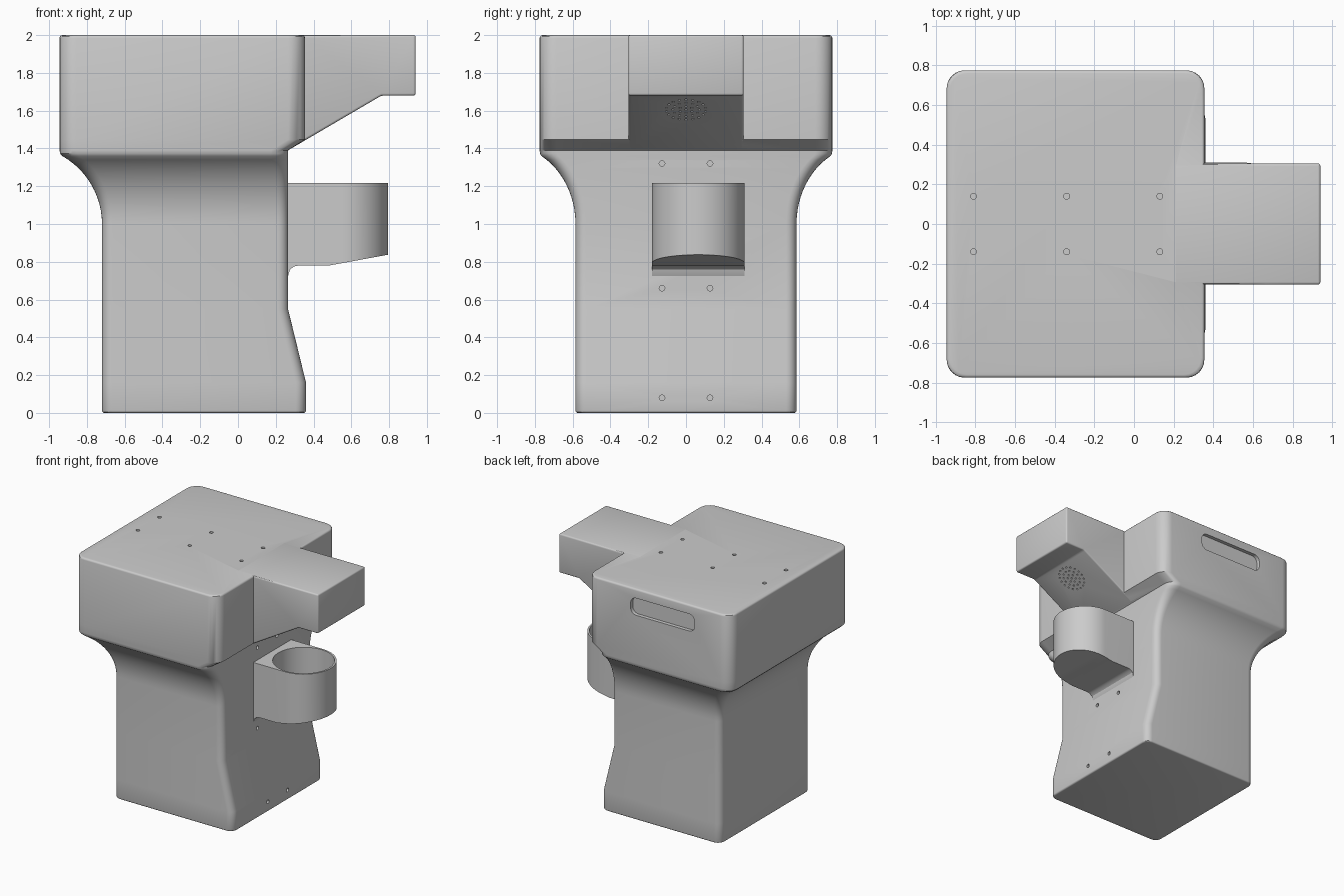
import bpy, bmesh, math
from mathutils import Matrix, Vector

if "Cube" in bpy.data.objects:
    bpy.data.objects.remove(bpy.data.objects["Cube"])


def make(name, bm):
    bmesh.ops.recalc_face_normals(bm, faces=bm.faces[:])
    me = bpy.data.meshes.new(name)
    bm.to_mesh(me)
    bm.free()
    ob = bpy.data.objects.new(name, me)
    bpy.context.collection.objects.link(ob)
    return ob


def rounded(x0, x1, y0, y1, r, n=6):
    pts = []
    for cx, cy, a in ((x1 - r, y1 - r, 0), (x0 + r, y1 - r, 90),
                      (x0 + r, y0 + r, 180), (x1 - r, y0 + r, 270)):
        for i in range(n + 1):
            t = math.radians(a + 90 * i / n)
            pts.append((cx + r * math.cos(t), cy + r * math.sin(t)))
    return pts


def prism(name, pts, axis, a, b, bevel=0):
    bm = bmesh.new()
    put = (lambda p, d: (p[0], d, p[1])) if axis == 'Y' else (lambda p, d: (p[0], p[1], d))
    f = bm.faces.new([bm.verts.new(put(p, a)) for p in pts])
    ext = bmesh.ops.extrude_face_region(bm, geom=[f])
    move = Vector(put((0, 0), b - a))
    bmesh.ops.translate(bm, vec=move, verts=[v for v in ext['geom'] if isinstance(v, bmesh.types.BMVert)])
    bmesh.ops.recalc_face_normals(bm, faces=bm.faces[:])
    if bevel:
        bmesh.ops.bevel(bm, geom=bm.edges[:], offset=bevel, segments=3, profile=0.5, affect='EDGES')
    return make(name, bm)


def combine(target, other, op):
    mod = target.modifiers.new(op, 'BOOLEAN')
    mod.operation, mod.solver, mod.object = op, 'EXACT', other
    bpy.context.view_layer.objects.active = target
    bpy.ops.object.modifier_apply(modifier=mod.name)
    bpy.data.objects.remove(other)


def smooth(ob):
    bpy.ops.object.select_all(action='DESELECT')
    ob.select_set(True)
    bpy.context.view_layer.objects.active = ob
    bpy.ops.object.shade_smooth_by_angle(angle=math.radians(32))


# Body: stacked rounded rectangles (z, x min, x max, half depth, corner radius)
sections = []
for i in range(4):
    t = math.pi / 2 * i / 3
    d = 0.012 * (1 - math.sin(t))
    sections.append((0.012 * (1 - math.cos(t)), -0.72 + d, 0.36 - d, 0.585 - d, 0.055))
sections += [(0.16, -0.72, 0.36, 0.585, 0.055), (0.55, -0.72, 0.265, 0.585, 0.055)]
for i in range(13):
    # concave flare below the head
    t = math.radians(60) * i / 12
    k = (1 - math.cos(t)) / 0.5
    z = 1.0 + 0.36 * math.sin(t) / math.sin(math.radians(60))
    sections.append((z, -0.72 - 0.21 * k, 0.265, 0.585 + 0.18 * k, 0.055 + 0.035 * k))
sections += [(1.373, -0.942, 0.265, 0.773, 0.09), (1.39, -0.945, 0.266, 0.775, 0.09),
             (1.447, -0.945, 0.355, 0.775, 0.09)]
for i in range(4):
    t = math.pi / 2 * i / 3
    d = 0.015 * (1 - math.cos(t))
    sections.append((1.985 + 0.015 * math.sin(t), -0.945 + d, 0.355 - d, 0.775 - d, 0.09))

bm = bmesh.new()
loops = [[bm.verts.new((x, y, z)) for x, y in rounded(x0, x1, -h, h, r)]
         for z, x0, x1, h, r in sections]
for lo, hi in zip(loops, loops[1:]):
    for i in range(len(lo)):
        j = (i + 1) % len(lo)
        bm.faces.new((lo[i], lo[j], hi[j], hi[i]))
bm.faces.new(loops[0][::-1])
bm.faces.new(loops[-1])
body = make("pedestal_body", bm)

# Overhanging arm with sloped underside
arm = prism("arm", [(0.2, 1.5), (0.27, 1.393), (0.76, 1.68), (0.94, 1.68),
                    (0.94, 2.0005), (0.2, 2.0005)], 'Y', -0.305, 0.305, 0.012)
combine(body, arm, 'UNION')

# Recessed handle on the back of the head
slot = prism("handle_cutter", rounded(-0.62, -0.04, 1.785, 1.925, 0.05), 'Y', 0.745, 0.85)
combine(body, slot, 'DIFFERENCE')

# Screw holes and speaker grille
bm = bmesh.new()


def hole(pos, normal, r, depth, seg):
    rot = Vector((0, 0, 1)).rotation_difference(Vector(normal)).to_matrix().to_4x4()
    bmesh.ops.create_cone(bm, cap_ends=True, segments=seg, radius1=r, radius2=r,
                          depth=depth * 2, matrix=Matrix.Translation(pos) @ rot)


for s in (-1, 1):
    for x in (-0.81, -0.34, 0.13):
        hole((x, s * 0.14, 2.0), (0, 0, 1), 0.015, 0.02, 16)
    for x, z in ((0.265, 1.32), (0.265, 0.66), (0.36, 0.08)):
        hole((x, s * 0.127, z), (1, 0, 0), 0.015, 0.02, 16)
slope = Vector((0.49, 0, 0.287)).normalized()
normal = Vector((slope.z, 0, -slope.x))
centre = Vector((0.27, 0, 1.393)) + slope * ((1.605 - 1.393) / slope.z)
for ring, count in ((0, 1), (0.035, 6), (0.07, 12), (0.105, 18)):
    for i in range(count):
        a = math.tau * i / count
        p = centre + slope * ring * math.cos(a) + Vector((0, ring * math.sin(a), 0))
        hole(p, normal, 0.007, 0.015, 8)
combine(body, make("hole_cutter", bm), 'DIFFERENCE')
smooth(body)

# Cup holder: U-shaped outline trimmed to a side profile, then hollowed
cx, cy, r = 0.55, 0.065, 0.245
outline = [(0.22, cy - r)]
for i in range(33):
    a = -math.pi / 2 + math.pi * i / 32
    outline.append((cx + r * math.cos(a), cy + r * math.sin(a)))
outline.append((0.22, cy + r))
cup = prism("cup_holder", outline, 'Z', 0.6, 1.3)
side = prism("cup_profile", [(0.25, 0.7), (0.265, 0.725), (0.275, 0.758), (0.295, 0.775), (0.32, 0.78),
                             (0.48, 0.78), (0.82, 0.842), (0.82, 1.218), (0.25, 1.218)], 'Y', -0.5, 0.6)
combine(cup, side, 'INTERSECT')
bore = prism("cup_bore", [(cx + 0.23 * math.cos(math.tau * i / 64), cy + 0.23 * math.sin(math.tau * i / 64))
                          for i in range(64)], 'Z', 0.86, 1.4)
combine(cup, bore, 'DIFFERENCE')
smooth(cup)
